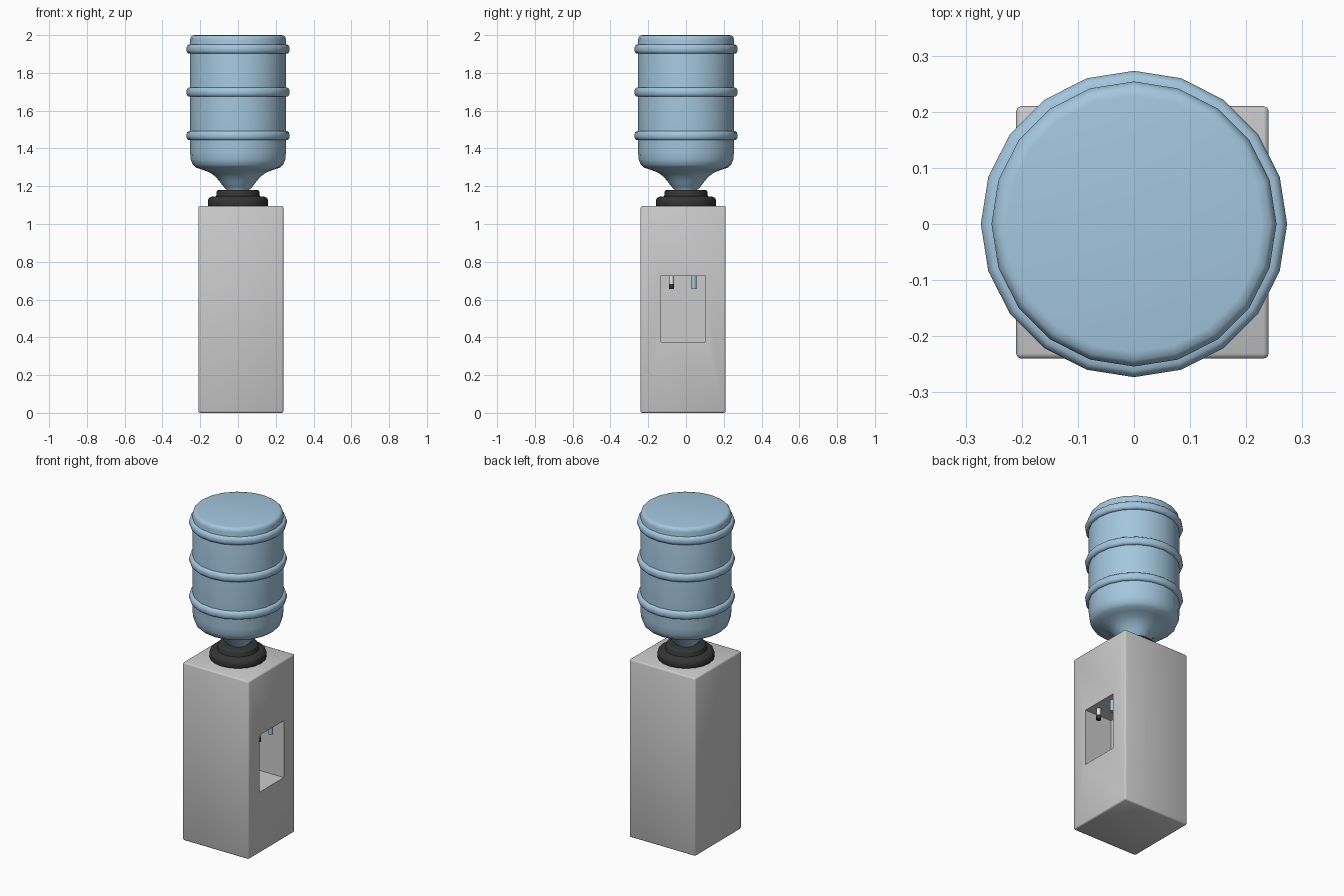
import bpy, bmesh, math

if "Cube" in bpy.data.objects:
    bpy.data.objects.remove(bpy.data.objects["Cube"])


def mat(name, r, g, b):
    m = bpy.data.materials.new(name)
    m.diffuse_color = (r, g, b, 1)
    m.use_nodes = True
    m.node_tree.nodes["Principled BSDF"].inputs["Base Color"].default_value = m.diffuse_color
    return m


GREY = mat("cabinet_grey", 0.60, 0.60, 0.60)
BLUE = mat("bottle_blue", 0.37, 0.57, 0.73)
DARK = mat("collar_black", 0.035, 0.035, 0.035)
WHITE = mat("tap_white", 0.85, 0.85, 0.85)


def smooth(ob, angle=35):
    bpy.ops.object.select_all(action='DESELECT')
    ob.select_set(True)
    bpy.context.view_layer.objects.active = ob
    bpy.ops.object.shade_smooth_by_angle(angle=math.radians(angle))


def lathe(name, profile, material, sides=20, centre=(0, 0), closed=False, angle=35):
    """Spin (radius, z) points about a vertical axis; open profiles get end caps."""
    bm = bmesh.new()
    loops = []
    for r, z in profile:
        loops.append([bm.verts.new((centre[0] + r * math.cos(2 * math.pi * i / sides),
                                    centre[1] + r * math.sin(2 * math.pi * i / sides), z))
                      for i in range(sides)])
    pairs = list(zip(loops, loops[1:]))
    if closed:
        pairs.append((loops[-1], loops[0]))
    else:
        bm.faces.new(loops[0])
        bm.faces.new(loops[-1])
    for a, b in pairs:
        for i in range(sides):
            j = (i + 1) % sides
            bm.faces.new((a[i], a[j], b[j], b[i]))
    bmesh.ops.recalc_face_normals(bm, faces=bm.faces[:])
    me = bpy.data.meshes.new(name)
    bm.to_mesh(me)
    bm.free()
    me.materials.append(material)
    ob = bpy.data.objects.new(name, me)
    bpy.context.collection.objects.link(ob)
    smooth(ob, angle)
    return ob


def box(name, lo, hi, material):
    bpy.ops.mesh.primitive_cube_add(size=1, location=[(a + b) / 2 for a, b in zip(lo, hi)])
    ob = bpy.context.object
    ob.name = name
    ob.scale = [b - a for a, b in zip(lo, hi)]
    bpy.ops.object.transform_apply(location=False, rotation=False, scale=True)
    ob.data.materials.append(material)
    return ob


# cabinet with softened edges and a dispensing niche in its +x side
cabinet = box("cabinet", (-0.21, -0.24, 0), (0.24, 0.21, 1.095), GREY)
bev = cabinet.modifiers.new("soft_edges", 'BEVEL')
bev.width = 0.009
bev.segments = 2
bpy.ops.object.modifier_apply(modifier=bev.name)
cutter = box("niche_cutter", (0.055, -0.135, 0.375), (0.30, 0.103, 0.725), GREY)
cut = cabinet.modifiers.new("niche", 'BOOLEAN')
cut.operation = 'DIFFERENCE'
cut.solver = 'EXACT'
cut.object = cutter
bpy.context.view_layer.objects.active = cabinet
bpy.ops.object.modifier_apply(modifier=cut.name)
bpy.data.objects.remove(cutter)
smooth(cabinet, 50)

# taps hanging from the niche ceiling
TAP_X = 0.193
lathe("hot_tap", [(0.0125, 0.68), (0.0125, 0.727)], WHITE, 16, (TAP_X, -0.077))
lathe("hot_tap_tip", [(0.0135, 0.655), (0.0135, 0.682)], DARK, 16, (TAP_X, -0.077))
lathe("cold_tap", [(0.0135, 0.655), (0.0135, 0.727)], BLUE, 16, (TAP_X, 0.042))

# two-step collar under the bottle
lathe("collar", [(0.155, 1.09), (0.160, 1.098), (0.160, 1.122), (0.155, 1.136), (0.143, 1.144),
                 (0.117, 1.147), (0.114, 1.152), (0.114, 1.168), (0.110, 1.177),
                 (0.102, 1.18)], DARK, 20, angle=50)

# upturned bottle
lathe("bottle", [(0.058, 1.15), (0.058, 1.18), (0.075, 1.196), (0.095, 1.222), (0.118, 1.25),
                 (0.150, 1.273), (0.19, 1.288), (0.222, 1.299), (0.239, 1.313),
                 (0.25, 1.34), (0.254, 1.38), (0.254, 1.975), (0.251, 1.988),
                 (0.243, 1.997), (0.228, 2.0)], BLUE, angle=50)

# raised bands round the bottle
for k, z in enumerate((1.468, 1.698, 1.926)):
    band = [(0.248, 0.024), (0.261, 0.024), (0.269, 0.018), (0.273, 0.007),
            (0.273, -0.007), (0.269, -0.018), (0.261, -0.024), (0.248, -0.024)]
    lathe(f"bottle_band_{k + 1}", [(r, z + h) for r, h in band], BLUE, closed=True, angle=50)
